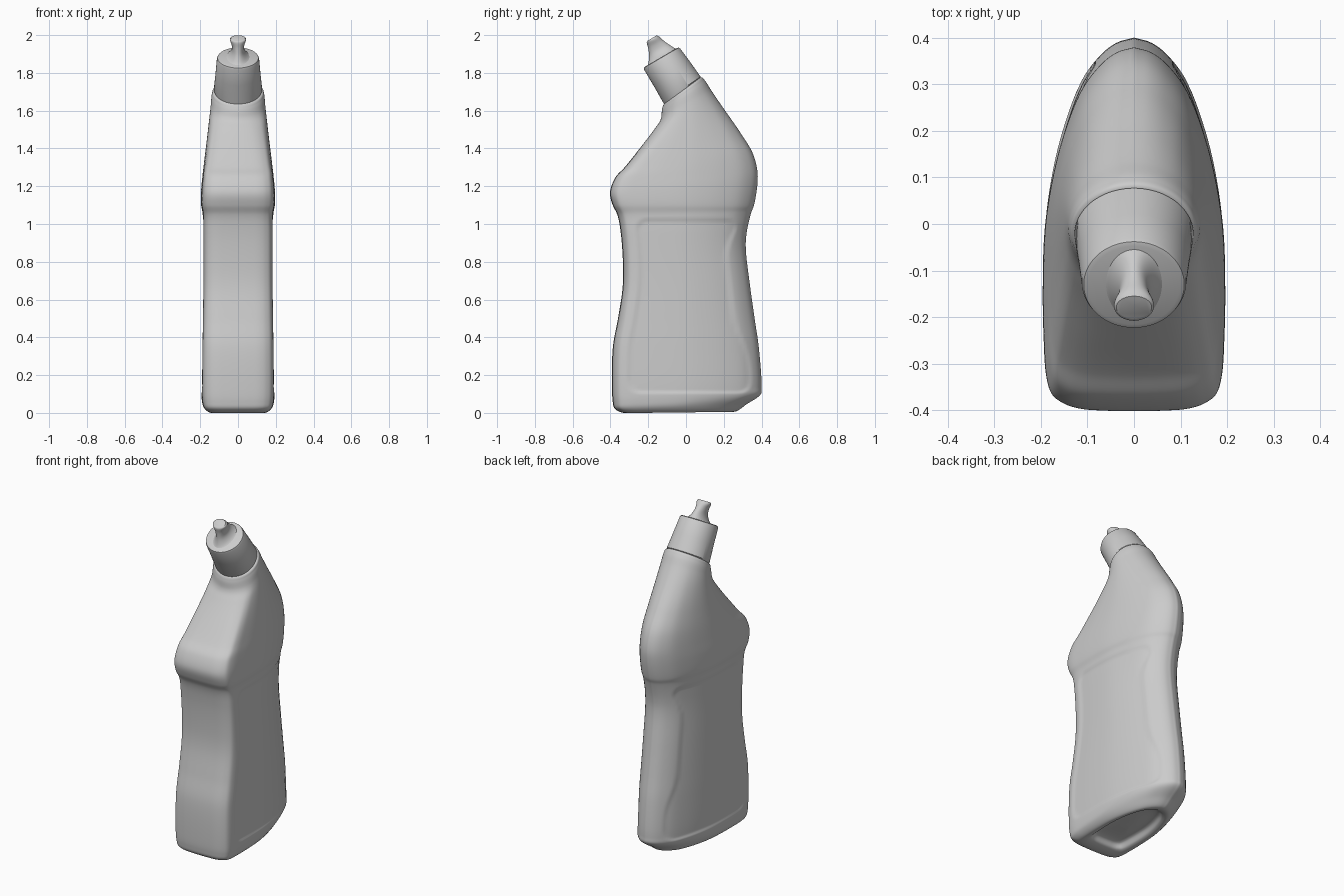
import bpy, bmesh, math
from mathutils import Vector

if "Cube" in bpy.data.objects:
    bpy.data.objects.remove(bpy.data.objects["Cube"], do_unlink=True)

plastic = bpy.data.materials.new("grey plastic")
plastic.use_nodes = True
grey = (0.6, 0.6, 0.6, 1)
plastic.diffuse_color = grey
plastic.node_tree.nodes["Principled BSDF"].inputs["Base Color"].default_value = grey


def spline(points, steps):
    """Centripetal curve through points of any dimension."""
    p = [Vector(q) for q in points]
    p = [p[0] * 2 - p[1]] + p + [p[-1] * 2 - p[-2]]
    out = []
    for i in range(1, len(p) - 2):
        q = p[i - 1:i + 3]
        t = [0.0]
        for a, b in zip(q, q[1:]):
            t.append(t[-1] + max((b - a).length, 1e-5) ** 0.5)
        for k in range(steps):
            u = t[1] + (t[2] - t[1]) * k / steps
            level = list(q)
            for d in (1, 2, 3):
                if d < 3:
                    span = [(t[j], t[j + d]) for j in range(4 - d)]
                else:
                    span = [(t[1], t[2])]
                if d == 2:
                    span = [(t[0], t[2]), (t[1], t[3])]
                level = [level[j] * ((b - u) / (b - a)) + level[j + 1] * ((u - a) / (b - a))
                         for j, (a, b) in enumerate(span)]
            out.append(level[0])
    return out + [p[-2]]


def smooth(a, b, v):
    t = min(1, max(0, (v - a) / (b - a)))
    return t * t * (3 - 2 * t)


# Half of the bottle's plan: blunt front, full sides, tapering back
plan = [(-1, 0), (-.997, .3), (-.985, .6), (-.955, .78), (-.9, .91), (-.8, .965),
        (-.6, .99), (-.35, 1), (0, .98), (.25, .91), (.5, .79), (.75, .6),
        (.9, .38), (.97, .2), (1, 0)]
half = spline(plan, 5)


def loft(name, rings, relief=None):
    """Skin rings given as front y, front z, back y, back z, half width, roundness."""
    bm = bmesh.new()
    n = len(half) - 1
    loops = []
    for fy, fz, by, bz, w, c in rings:
        loop = []
        for side, order in ((1, range(n)), (-1, range(n, 0, -1))):
            for i in order:
                a = math.pi * i / n
                s = half[i][0] * (1 - c) - math.cos(a) * c
                x = w * (half[i][1] * (1 - c) + math.sin(a) * c)
                y = (fy + by) / 2 + (by - fy) / 2 * s
                z = (fz + bz) / 2 + (bz - fz) / 2 * s
                if relief:
                    x -= relief(s, y, z, x, fy, by)
                loop.append(bm.verts.new((side * x, y, z)))
        loops.append(loop)
    for a, b in zip(loops, loops[1:]):
        for i in range(len(a)):
            j = (i + 1) % len(a)
            bm.faces.new((a[i], a[j], b[j], b[i]))
    bm.faces.new(loops[0])
    bm.faces.new(loops[-1])
    bmesh.ops.recalc_face_normals(bm, faces=bm.faces)
    mesh = bpy.data.meshes.new(name)
    bm.to_mesh(mesh)
    bm.free()
    mesh.materials.append(plastic)
    ob = bpy.data.objects.new(name, mesh)
    bpy.context.collection.objects.link(ob)
    bpy.ops.object.select_all(action="DESELECT")
    ob.select_set(True)
    bpy.context.view_layer.objects.active = ob
    bpy.ops.object.shade_smooth_by_angle(angle=math.radians(40))
    return ob


# Shallow label recess with rounded corners on both sides
def label_recess(s, y, z, x, fy, by):
    if x < .05 or z < .08 or z > 1.05:
        return 0
    left, right = fy + .08, by - .05 - .05 * smooth(.25, .5, z) * smooth(1.02, .8, z)
    r = .07
    dy = abs(y - (left + right) / 2) - (right - left) / 2 + r
    dz = abs(z - .565) - .465 + r
    d = math.hypot(max(dy, 0), max(dz, 0)) + min(max(dy, dz), 0) - r
    return .006 * smooth(.0, -.018, d)


# Bottle: recessed base, waisted grip, shoulder and leaning neck
bottle = [
    (-.05, .035, 0, .035, .01, 0), (-.24, .035, .18, .035, .1, 0),
    (-.27, .006, .22, .012, .12, 0), (-.33, 0, .265, .008, .15, 0),
    (-.375, .02, .32, .045, .18, 0), (-.388, .06, .393, .095, .192, 0),
    (-.392, .13, .4, .14, .195, 0), (-.387, .35, .385, .35, .194, 0),
    (-.36, .5, .363, .5, .191, 0), (-.336, .66, .338, .68, .188, 0),
    (-.334, .8, .317, .86, .187, 0), (-.345, .95, .322, .96, .187, 0),
    (-.364, 1.05, .345, 1.06, .187, 0), (-.388, 1.1, .36, 1.1, .195, 0),
    (-.402, 1.17, .377, 1.2, .195, 0), (-.375, 1.245, .378, 1.28, .188, 0),
    (-.325, 1.3, .355, 1.37, .18, .05), (-.245, 1.4, .29, 1.48, .167, .2),
    (-.165, 1.505, .2, 1.61, .153, .5), (-.132, 1.56, .135, 1.705, .144, .85),
    (-.126, 1.61, .1, 1.76, .138, 1), (-.12, 1.63, .085, 1.775, .132, 1),
    (-.1, 1.65, .06, 1.77, .1, 1)]
loft("bottle", spline(bottle, 8), label_recess)

# Tapered screw cap with a softened rim
cap = [(-.11, 1.625, .07, 1.755, .118, 1), (-.122, 1.645, .077, 1.78, .128, 1),
       (-.172, 1.733, .022, 1.858, .119, 1), (-.221, 1.815, -.03, 1.928, .112, 1),
       (-.223, 1.826, -.038, 1.934, .108, 1), (-.216, 1.834, -.048, 1.932, .098, 1)]
loft("screw_cap", cap)

# Pinched spout, deeper than it is wide at its foot
spout = [(-.21, 1.828, -.045, 1.922, .075, 1), (-.2, 1.85, -.062, 1.932, .052, 1),
         (-.195, 1.89, -.09, 1.95, .034, 1), (-.2, 1.93, -.12, 1.972, .034, 1),
         (-.208, 1.962, -.143, 1.993, .043, 1), (-.203, 1.97, -.155, 1.999, .038, 1)]
loft("spout", spline(spout, 4))
